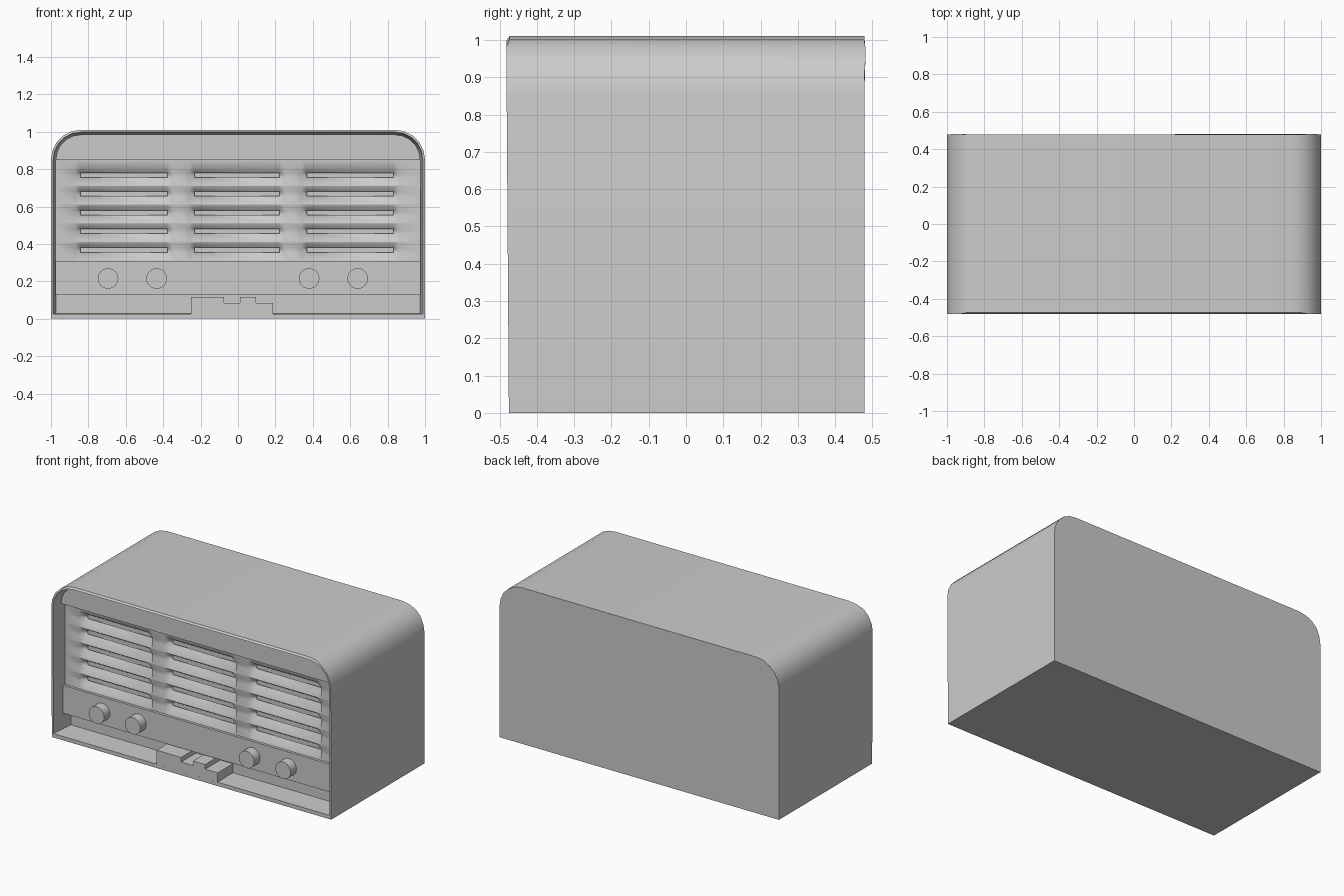
import bpy, bmesh, math

if "Cube" in bpy.data.objects:
    bpy.data.objects.remove(bpy.data.objects["Cube"])

FRONT = -0.475
FLOOR = -0.32      # back of the front recess


def finish(name, bm, angle=35):
    bmesh.ops.recalc_face_normals(bm, faces=bm.faces)
    mesh = bpy.data.meshes.new(name)
    bm.to_mesh(mesh)
    bm.free()
    ob = bpy.data.objects.new(name, mesh)
    bpy.context.collection.objects.link(ob)
    bpy.ops.object.select_all(action='DESELECT')
    ob.select_set(True)
    bpy.context.view_layer.objects.active = ob
    bpy.ops.object.shade_smooth_by_angle(angle=math.radians(angle))
    return ob


def arch(d, bottom):
    """Round-topped outline inset by d, starting at the bottom right."""
    arc = [((0.84 + (0.16 - d) * math.cos(i * math.pi / 10)),
            0.85 + (0.16 - d) * math.sin(i * math.pi / 10)) for i in range(6)]
    right = [(1 - d, bottom)] + arc
    return right + [(-x, z) for x, z in reversed(right)]


def prism(name, pts, y0, y1):
    bm = bmesh.new()
    a = [bm.verts.new((x, y0, z)) for x, z in pts]
    b = [bm.verts.new((x, y1, z)) for x, z in pts]
    bm.faces.new(a)
    bm.faces.new(b)
    for i in range(len(a)):
        j = (i + 1) % len(a)
        bm.faces.new((a[i], a[j], b[j], b[i]))
    return finish(name, bm)


def rect(x0, x1, z0, z1):
    return [(x0, z0), (x1, z0), (x1, z1), (x0, z1)]


# Cabinet shell: back cap, outer skin, thin rim and tapered front recess
def front_y(z):
    return -0.473 if z > 1.0 else FRONT - 0.007 * z


bm = bmesh.new()
outer, lip, inner = arch(0, 0), arch(0.012, 0.025), arch(0.028, 0.027)
loops = [
    [bm.verts.new((x, 0.478 + 0.003 * (0.9 < z < 1.0), z)) for x, z in outer],
    [bm.verts.new((x, front_y(z), z)) for x, z in outer],
    [bm.verts.new((x, front_y(z), z)) for x, z in lip],
    [bm.verts.new((x, FLOOR, z)) for x, z in inner],
]
for a, b in zip(loops, loops[1:]):
    for i in range(len(a)):
        j = (i + 1) % len(a)
        bm.faces.new((a[i], a[j], b[j], b[i]))
bm.faces.new(loops[0])
bm.faces.new(loops[-1])
finish("cabinet", bm)

# Upper fascia and control panel
prism("upper_fascia", arch(0.026, 0.85)[1:-1], -0.42, FLOOR)
prism("control_panel", rect(-0.975, 0.975, 0.13, 0.31), -0.395, FLOOR)

# Louvred grille: grid pushed inwards around each open slot
windows = [(-0.87, -0.35), (-0.26, 0.25), (0.34, 0.86)]
columns = [(-0.975, 0)]
for a, b in windows:
    columns += [(a, 0), (a + 0.028, 1), (b - 0.028, 1), (b, 0)]
columns.append((0.975, 0))
rows = [(0.85, 0)]
for k in range(5):
    z = 0.755 - 0.1 * k
    rows += [(z + 0.053, 0), (z + 0.025, 1), (z, 1), (z - 0.042, 0)]
rows.append((0.31, 0))
bm = bmesh.new()
grid = [[bm.verts.new((x, -0.378 + 0.045 * u * v, z)) for x, u in columns]
        for z, v in rows]
for r in range(len(rows) - 1):
    for c in range(len(columns) - 1):
        slot = (rows[r][1] and rows[r + 1][1]
                and columns[c][1] and columns[c + 1][1])
        if not slot:
            bm.faces.new((grid[r][c], grid[r][c + 1],
                          grid[r + 1][c + 1], grid[r + 1][c]))
finish("louvre_grille", bm, 50)

# Control knobs
for n, x in enumerate((-0.695, -0.435, 0.38, 0.64)):
    pts = [(x + 0.055 * math.cos(i * math.pi / 12),
            0.215 + 0.055 * math.sin(i * math.pi / 12)) for i in range(24)]
    prism(f"knob_{n + 1}", pts, -0.455, -0.385)

# Stepped switch block at the bottom of the front
prism("switch_block", [(-0.25, 0.025), (0.187, 0.025), (0.187, 0.085),
                       (0.097, 0.085), (0.097, 0.115), (0.01, 0.115),
                       (0.01, 0.085), (-0.075, 0.085), (-0.075, 0.115),
                       (-0.25, 0.115)], FRONT, FLOOR)
